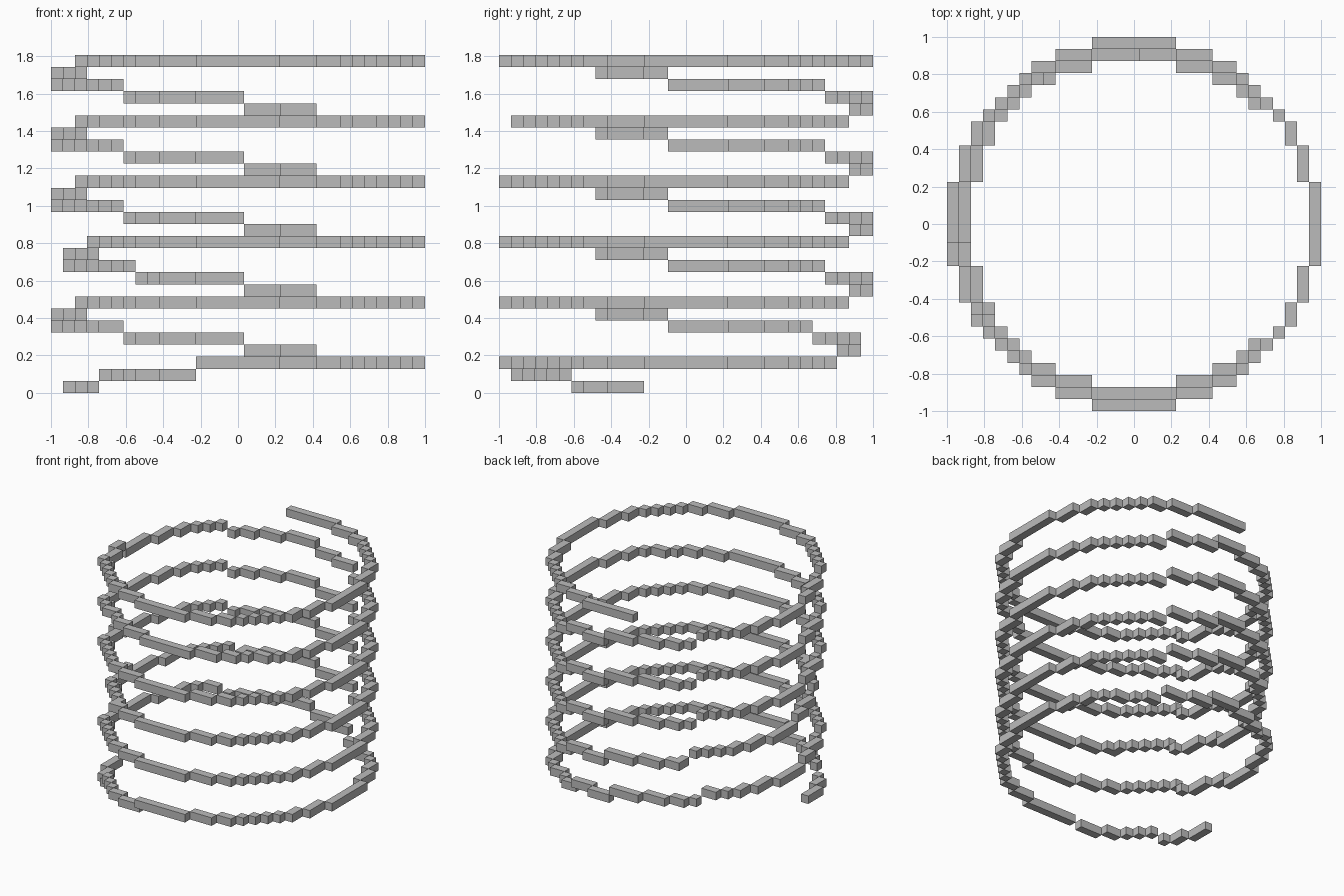
import bpy
import bmesh
from math import atan2, sqrt, tau
from mathutils import Matrix, Vector

cube = bpy.data.objects.get("Cube")
if cube:
    bpy.data.objects.remove(cube, do_unlink=True)

R = 15                  # ring radius in blocks
S = 2 / (2 * R + 1)     # block size
TURNS = 6
PITCH = 5               # layers per turn

stone = bpy.data.materials.new("plain grey")
stone.use_nodes = True
grey = (0.5, 0.5, 0.5, 1)
stone.diffuse_color = grey
stone.node_tree.nodes["Principled BSDF"].inputs["Base Color"].default_value = grey


def ring_cells():
    """Block circle, ordered anticlockwise from the left front."""
    cells = set()
    for i in range(-11, 12):
        j = round(sqrt(R * R - i * i))
        cells |= {(i, j), (i, -j), (j, i), (-j, i)}
    start = atan2(-7.5, -13)
    return sorted(cells, key=lambda c: (atan2(c[1], c[0]) - start) % tau)


def layer_of(turn, x, y):
    """Layer of a block, or None where the coil has not begun or has ended."""
    base = PITCH * turn + 2
    if turn < 0:                                  # lower tail
        return 0 if x < 0 and -7 <= y <= -4 else None
    if turn == 0 and x < -3 and y <= -8:          # lower ramp
        return 0 if y >= -9 else 1
    if y <= -8 or x >= 7:
        return base
    if turn == TURNS - 1:                         # upper end stays level
        return base if x >= -3 else None
    if x >= 1:
        return base + 1
    if x >= -9 and y > 0:
        return base + 2
    return base + 3 if y >= -1 else base + 4


def pull_in(x, y, z):
    """Draw in the slightly narrower stretches of the coil by one block."""
    if 9 <= z <= 12 and x <= -9:
        x += 1
    elif 2 <= z <= 5 and y > 0 and abs(x) <= 10:
        y -= 1
    elif z == 22 and y < 0 and abs(x) <= 10:
        y += 1
    return x, y, z


def straight_runs(cells):
    """Group neighbouring blocks that form one straight bar."""
    runs = []
    for c in cells:
        if runs:
            trial = runs[-1] + [c]
            same = [len({p[k] for p in trial}) == 1 for k in range(3)]
            if same[2] and (same[0] or same[1]):
                runs[-1] = trial
                continue
        runs.append([c])
    return runs


def add_bar(bm, run):
    a, b = Vector(run[0]), Vector(run[-1])
    size = Vector([abs(d) + 1 for d in b - a]) * S
    mid = ((a + b) / 2 + Vector((0, 0, 0.5))) * S
    bmesh.ops.create_cube(bm, size=1, matrix=Matrix.Translation(mid) @ Matrix.Diagonal(size).to_4x4())


# one object for each turn of the coil
for turn in range(-1, TURNS):
    cells = []
    for x, y in ring_cells():
        z = layer_of(turn, x, y)
        if z is not None:
            cells.append(pull_in(x, y, z))
    bm = bmesh.new()
    for run in straight_runs(cells):
        add_bar(bm, run)
    name = "coil_tail" if turn < 0 else f"coil_turn_{turn + 1}"
    mesh = bpy.data.meshes.new(name)
    bm.to_mesh(mesh)
    bm.free()
    mesh.materials.append(stone)
    bpy.context.collection.objects.link(bpy.data.objects.new(name, mesh))
